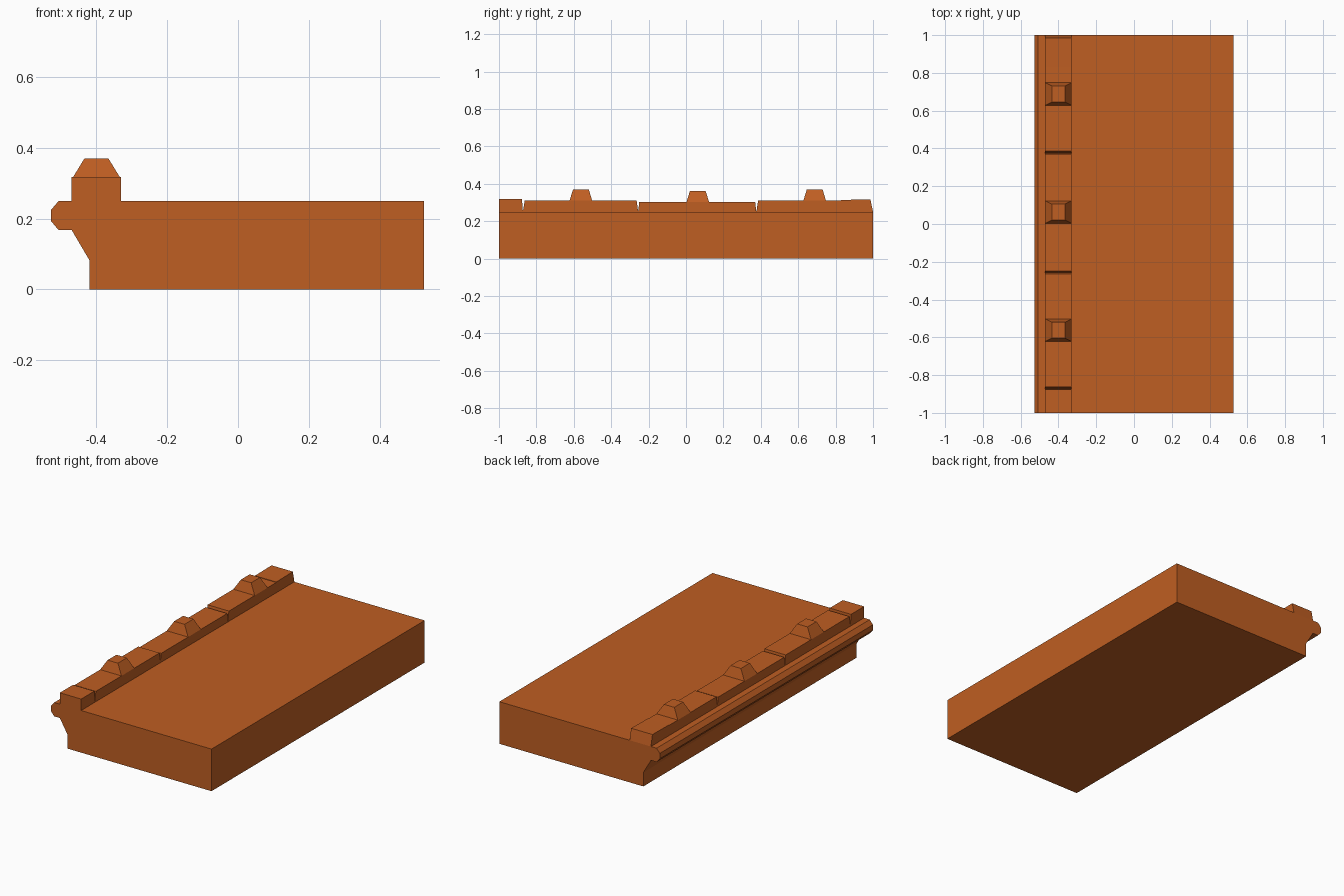
import bpy
import bmesh

cube = bpy.data.objects.get("Cube")
if cube:
    bpy.data.objects.remove(cube, do_unlink=True)

clay = bpy.data.materials.new("terracotta_orange")
clay.use_nodes = True
colour = (0.52, 0.112, 0.016, 1)
clay.diffuse_color = colour
clay.node_tree.nodes["Principled BSDF"].inputs["Base Color"].default_value = colour


def loft(name, start, end):
    """Closed solid between two matching outlines."""
    bm = bmesh.new()
    a = [bm.verts.new(p) for p in start]
    b = [bm.verts.new(p) for p in end]
    bm.faces.new(a)
    bm.faces.new(b[::-1])
    for i in range(len(a)):
        j = (i + 1) % len(a)
        bm.faces.new((a[j], a[i], b[i], b[j]))
    bmesh.ops.recalc_face_normals(bm, faces=bm.faces)
    mesh = bpy.data.meshes.new(name)
    bm.to_mesh(mesh)
    bm.free()
    mesh.materials.append(clay)
    obj = bpy.data.objects.new(name, mesh)
    bpy.context.collection.objects.link(obj)
    return obj


SLAB_TOP = 0.25
RIDGE = (-0.47, -0.33)

# Slab with the moulded cornice along its left-hand edge
section = [(0.526, 0), (0.526, SLAB_TOP), (-0.507, SLAB_TOP), (-0.528, 0.225),
           (-0.528, 0.193), (-0.507, 0.168), (-0.47, 0.168),
           (-0.42, 0.083), (-0.42, 0)]
loft("roof_slab", [(x, -1, z) for x, z in section], [(x, 1, z) for x, z in section])

# Ridge tiles: base start, base end, top start, top end, height
tiles = [(-1, -0.872, -1, -0.877, 0.318),
         (-0.872, -0.256, -0.862, -0.264, 0.311),
         (-0.256, 0.376, -0.25, 0.37, 0.303),
         (0.376, 1, 0.386, 0.987, 0.311)]
for n, (y0, y1, t0, t1, h) in enumerate(tiles, 1):
    side = [(y0, SLAB_TOP), (y1, SLAB_TOP), (t1, h), (t0, h)]
    loft(f"ridge_tile_{n}", *[[(x, y, z) for y, z in side] for x in RIDGE])

# Tapered knobs on the middle of the long tiles
for n, (y, z) in enumerate([(-0.562, 0.311), (0.063, 0.303), (0.688, 0.311)], 1):
    rings = []
    for half_x, half_y, level in ((0.07, 0.06, z), (0.034, 0.042, z + 0.059)):
        rings.append([(-0.4 + sx * half_x, y + sy * half_y, level)
                      for sx, sy in ((-1, -1), (1, -1), (1, 1), (-1, 1))])
    loft(f"ridge_knob_{n}", *rings)

# Thin raised cap at the back end of the ridge
cap = [(0.83, 0.311), (0.987, 0.311), (0.986, 0.316), (0.83, 0.314)]
loft("ridge_end_cap", *[[(x, y, z) for y, z in cap] for x in RIDGE])
